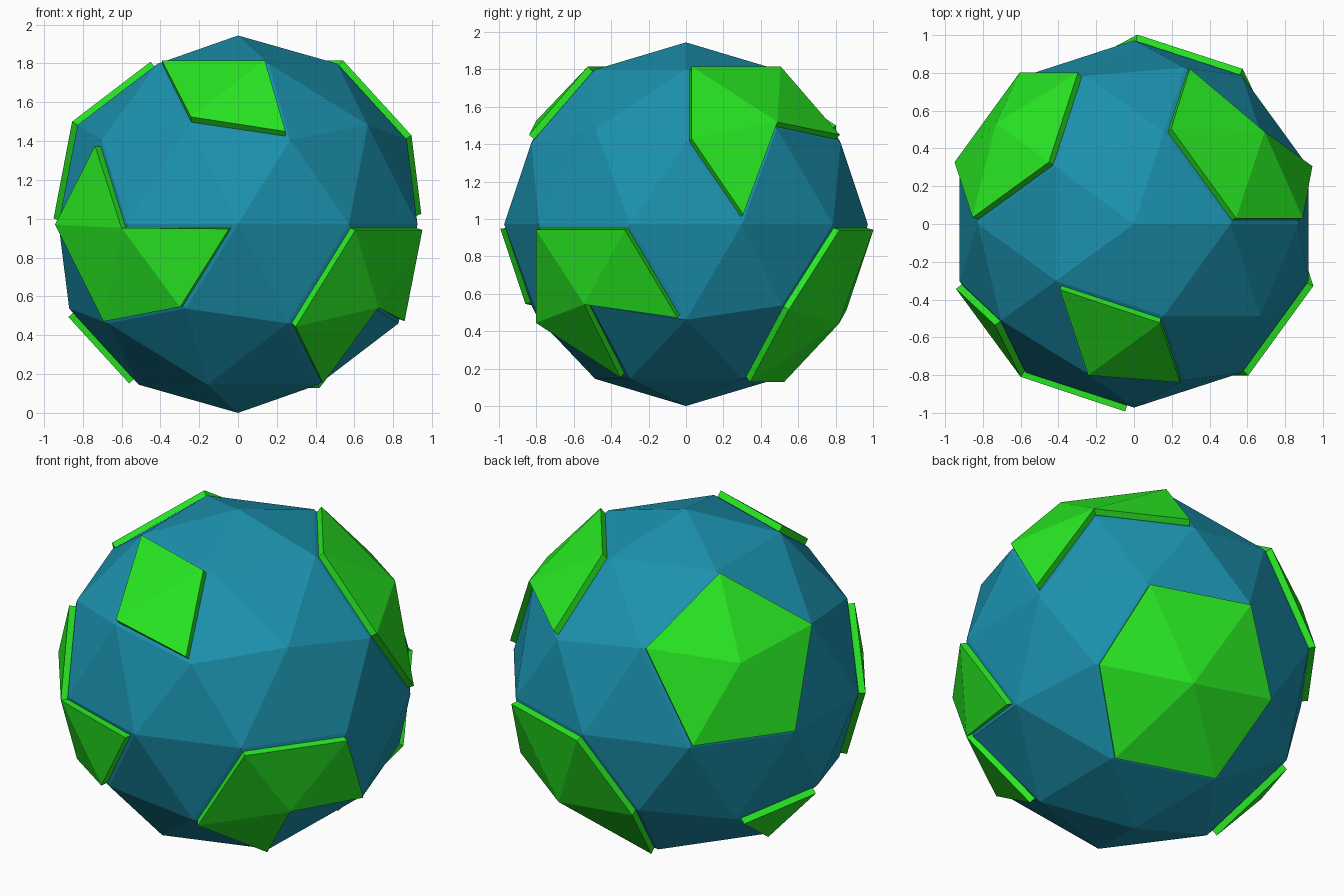
import bpy, bmesh
from math import radians, sin, cos
from mathutils import Vector

if "Cube" in bpy.data.objects:
    bpy.data.objects.remove(bpy.data.objects["Cube"])

R = 0.972        # ball radius
GAP = 0.02       # rim left around each plate
RAISE = 0.037    # plate height

# Vertex rings of the faceted sphere: (radius, height) on a unit sphere
RINGS = {
    "t": (0.5257, 0.8507), "U": (0.8944, 0.4472), "u": (0.8507, 0.5257),
    "e": (1.0, 0.0),
    "L": (0.8944, -0.4472), "l": (0.8507, -0.5257), "b": (0.5257, -0.8507),
}

# Each plate is a fan of triangles: a centre vertex, then its neighbours in order
PLATES = [
    "u252 t216 t288 U288",
    "u36 U72 t72 t0 U0 e18",
    "U144 t144 u108 e126 e162 u180 t144",
    "e234 U216 e198 l216 L252 e270",
    "L324 l0 e342 e306 l288 b324",
    "l72 e54 L36 b36 b108 L108 e90 e54",
    "L180 l144 b180",
]


def point(name):
    rad, z = RINGS[name[0]]
    a = radians(float(name[1:]))
    return Vector((rad * cos(a), rad * sin(a), z)) * R


def material(name, color):
    m = bpy.data.materials.new(name)
    m.diffuse_color = color
    m.use_nodes = True
    m.node_tree.nodes["Principled BSDF"].inputs["Base Color"].default_value = m.diffuse_color
    return m


# Faceted ball
bm = bmesh.new()
bmesh.ops.create_icosphere(bm, subdivisions=2, radius=R)
bm.faces.ensure_lookup_table()

# Pick the triangles of every plate
plate_faces = []
for plate in PLATES:
    c, *ring = [point(n) for n in plate.split()]
    for a, b in zip(ring, ring[1:]):
        mid = (a + b + c) / 3
        plate_faces.append(min(bm.faces, key=lambda f: (f.calc_center_median() - mid).length))

# Leave a narrow blue rim, then raise the plates
bmesh.ops.inset_region(bm, faces=plate_faces, thickness=GAP, use_even_offset=True)
bm.normal_update()
walls = bmesh.ops.inset_region(bm, faces=plate_faces, thickness=0.0, depth=RAISE,
                               use_even_offset=True)["faces"]
for f in plate_faces + walls:
    f.material_index = 1
bmesh.ops.translate(bm, verts=bm.verts, vec=(0, 0, R))
bm.normal_update()

mesh = bpy.data.meshes.new("faceted_ball")
bm.to_mesh(mesh)
bm.free()
mesh.materials.append(material("blue", (0.011, 0.285, 0.42, 1)))
mesh.materials.append(material("green", (0.021, 0.80, 0.016, 1)))
ball = bpy.data.objects.new("faceted_ball", mesh)
bpy.context.collection.objects.link(ball)
